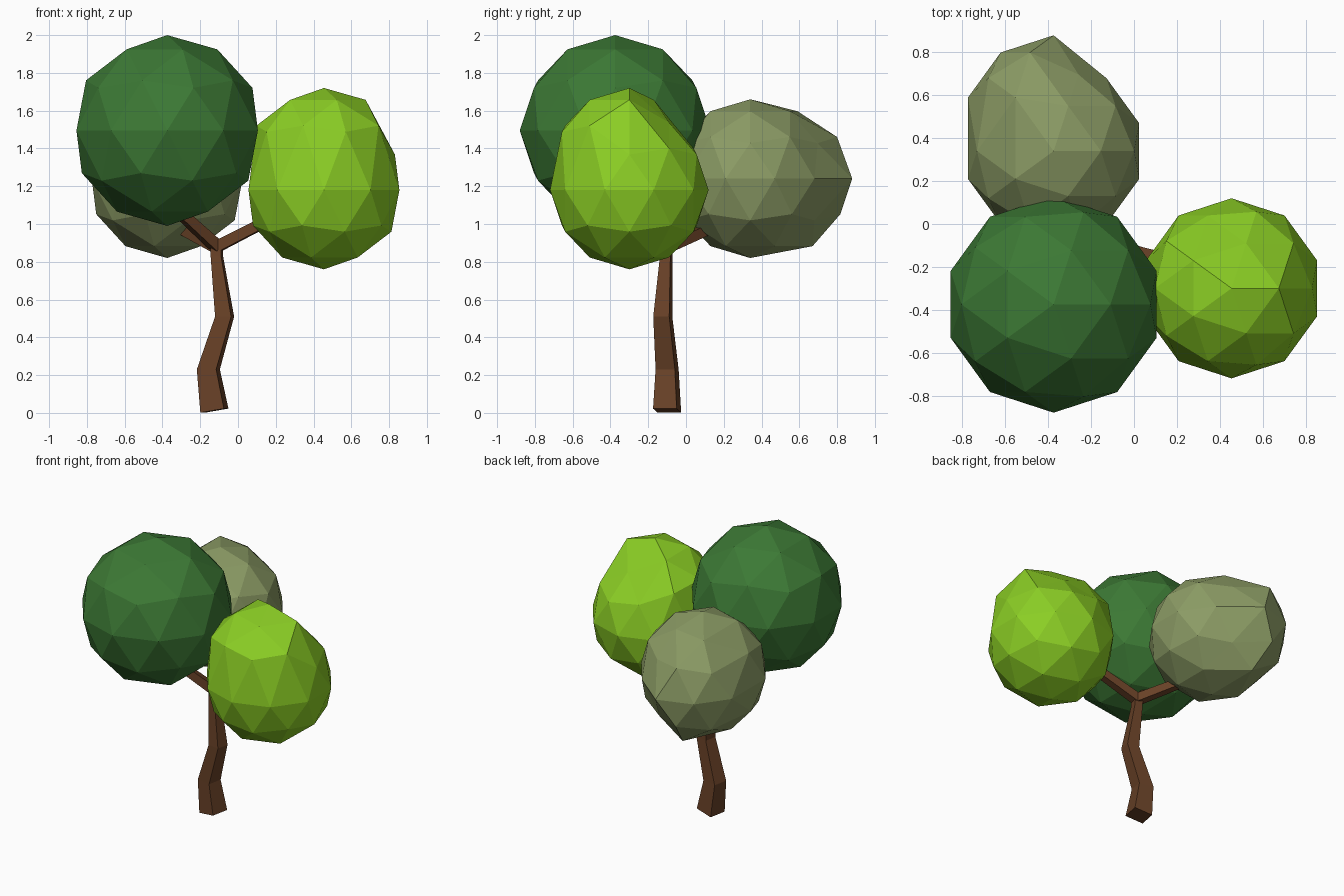
import bpy, bmesh
from math import radians, cos, sin
from mathutils import Vector

if "Cube" in bpy.data.objects:
    bpy.data.objects.remove(bpy.data.objects["Cube"])


def material(name, rgb):
    m = bpy.data.materials.new(name)
    m.diffuse_color = (*rgb, 1)
    m.use_nodes = True
    m.node_tree.nodes["Principled BSDF"].inputs["Base Color"].default_value = m.diffuse_color
    return m


def finish(bm, name, mat):
    bmesh.ops.recalc_face_normals(bm, faces=bm.faces)
    me = bpy.data.meshes.new(name)
    bm.to_mesh(me)
    bm.free()
    me.materials.append(mat)
    ob = bpy.data.objects.new(name, me)
    bpy.context.collection.objects.link(ob)
    return ob


def crown(name, centre, radius, mat, bulge=None, shift=(0, 0, 0)):
    """Low-poly ball; the vertices chosen by bulge are pulled out by shift."""
    bm = bmesh.new()
    bmesh.ops.create_icosphere(bm, subdivisions=2, radius=1)
    for v in bm.verts:
        pulled = bulge is not None and bulge(v.co)
        v.co = v.co * radius + Vector(centre)
        if pulled:
            v.co += Vector(shift)
    return finish(bm, name, mat)


def loft(bm, rings):
    """Close a stack of square rings into a solid."""
    loops = [[bm.verts.new(p) for p in ring] for ring in rings]
    for a, b in zip(loops, loops[1:]):
        for i in range(4):
            j = (i + 1) % 4
            bm.faces.new((a[i], a[j], b[j], b[i]))
    bm.faces.new(loops[0][::-1])
    bm.faces.new(loops[-1])


def square(centre, width, u, v):
    c, h = Vector(centre), width / 2
    return [c + (u * a + v * b) * h for a, b in ((-1, -1), (1, -1), (1, 1), (-1, 1))]


bark = material("bark", (0.14, 0.053, 0.02))
dark = material("dark_leaves", (0.045, 0.19, 0.035))
lime = material("lime_leaves", (0.26, 0.62, 0.018))
olive = material("olive_leaves", (0.26, 0.33, 0.13))

# Crooked trunk: slightly turned square sections, base tilted
t = radians(-11)
U, V = Vector((cos(t), sin(t), 0)), Vector((-sin(t), cos(t), 0))
path = [((-0.125, -0.10, 0.012), 0.127, 0.17), ((-0.157, -0.10, 0.23), 0.104, 0),
        ((-0.071, -0.123, 0.51), 0.086, 0), ((-0.112, -0.105, 0.83), 0.056, 0),
        ((-0.112, -0.10, 0.91), 0.056, 0)]
bm = bmesh.new()
loft(bm, [square(c, w, U + Vector((0, 0, tilt)), V) for c, w, tilt in path])
finish(bm, "trunk", bark)

# Three branches running from the fork into the crowns
fork = Vector((-0.112, -0.10, 0.88))
for name, end in (("branch_right", (0.30, -0.20, 1.09)),
                  ("branch_front", (-0.34, -0.25, 1.09)),
                  ("branch_back", (-0.36, 0.20, 1.01))):
    end = Vector(end)
    d = (end - fork).normalized()
    u = d.cross(Vector((0, 0, 1))).normalized()
    v = u.cross(d)
    bm = bmesh.new()
    loft(bm, [square(fork, 0.06, u, v), square(end, 0.05, u, v)])
    finish(bm, name, bark)

# Leaf crowns: one round, one pulled upward, one pulled backward
crown("crown_front", (-0.375, -0.375, 1.495), 0.505, dark)
crown("crown_right", (0.455, -0.30, 1.18), 0.42, lime,
      lambda p: p.z > 0.1 and 0.588 * p.x + 0.809 * p.y < 0.4, (0, 0, 0.12))
crown("crown_back", (-0.375, 0.34, 1.24), 0.42, olive,
      lambda p: p.y > 0.1 and p.x < 0.1, (0, 0.12, 0))
